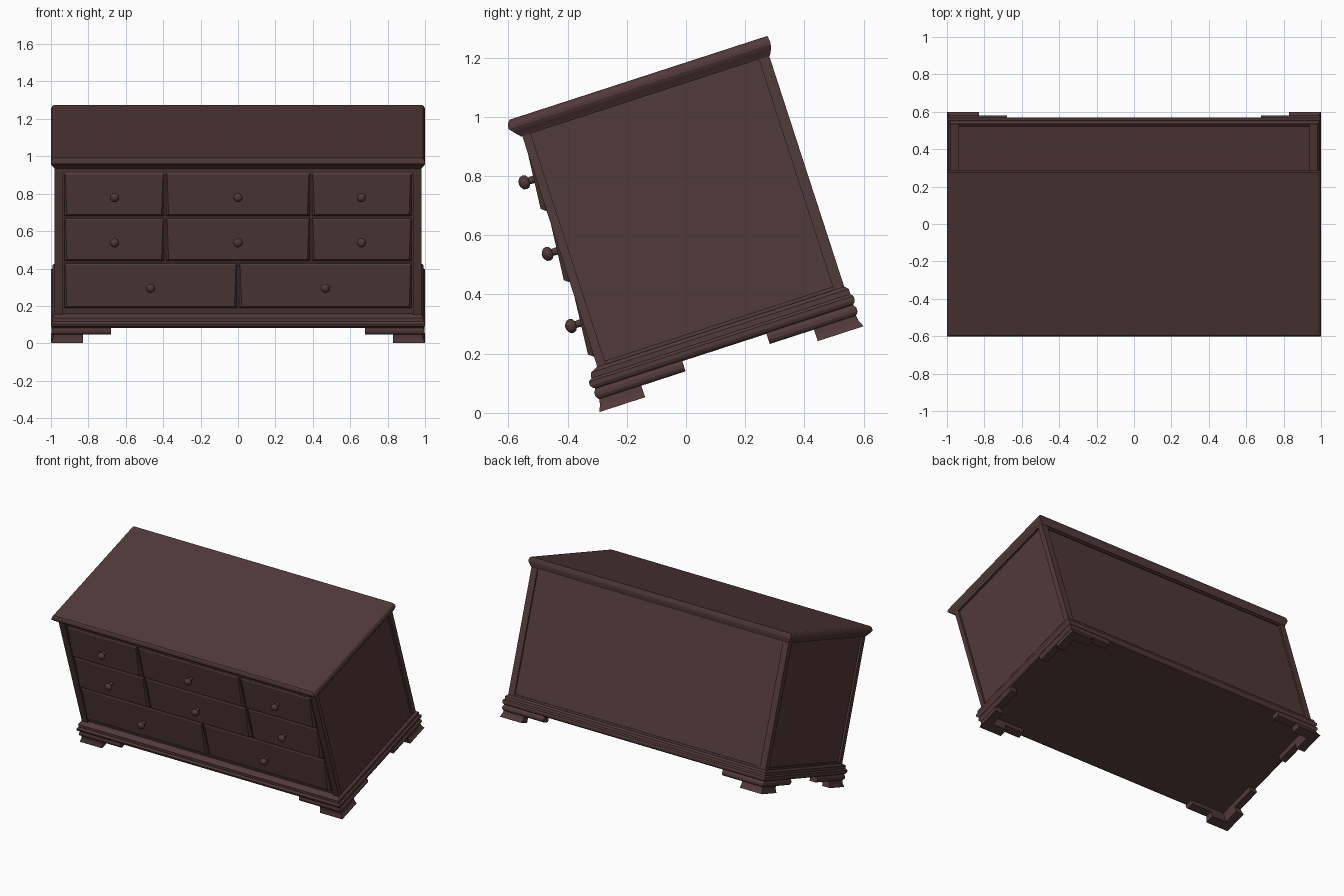
import bpy, bmesh
from math import radians, pi
from mathutils import Matrix, Vector

if "Cube" in bpy.data.objects:
    bpy.data.objects.remove(bpy.data.objects["Cube"])

# Whole dresser is tipped back about the x axis
TILT = Matrix.Rotation(radians(18), 4, 'X')
wood = bpy.data.materials.new("dark_wood")
wood.diffuse_color = (0.083, 0.041, 0.041, 1)
wood.use_nodes = True
wood.node_tree.nodes["Principled BSDF"].inputs["Base Color"].default_value = wood.diffuse_color


def finish(name, bm, smooth=False):
    bmesh.ops.recalc_face_normals(bm, faces=bm.faces[:])
    bm.transform(TILT)
    me = bpy.data.meshes.new(name)
    bm.to_mesh(me)
    bm.free()
    me.materials.append(wood)
    ob = bpy.data.objects.new(name, me)
    bpy.context.collection.objects.link(ob)
    if smooth:
        bpy.context.view_layer.objects.active = ob
        ob.select_set(True)
        bpy.ops.object.shade_smooth_by_angle(angle=radians(40))
        ob.select_set(False)


def loft(bm, rings):
    rows = [[bm.verts.new(p) for p in r] for r in rings]
    n = len(rows[0])
    for a, b in zip(rows, rows[1:]):
        for i in range(n):
            j = (i + 1) % n
            bm.faces.new((a[i], a[j], b[j], b[i]))
    bm.faces.new(rows[0][::-1])
    bm.faces.new(rows[-1])


def rect(x0, x1, y0, y1, z):
    return [(x0, y0, z), (x1, y0, z), (x1, y1, z), (x0, y1, z)]


def box(name, x0, x1, y0, y1, z0, z1):
    bm = bmesh.new()
    loft(bm, [rect(x0, x1, y0, y1, z0), rect(x0, x1, y0, y1, z1)])
    finish(name, bm)


def moulding(name, profile):
    # profile: half width, front y, back y, height
    bm = bmesh.new()
    loft(bm, [rect(-x, x, a, b, z) for x, a, b, z in profile])
    finish(name, bm)


# Carcass with recessed side and back panels
box("carcass", -0.966, 0.966, -0.226, 0.630, 0.20, 1.08)
for s, side in ((-1, "left"), (1, "right")):
    for y0, y1, end in ((-0.237, -0.207, "front"), (0.603, 0.640, "back")):
        x0, x1 = sorted((s * 0.935, s * 0.98))
        box(f"{side}_{end}_post", x0, x1, y0, y1, 0.21, 1.08)
    x0, x1 = sorted((s * 0.955, s * 0.974))
    box(f"{side}_lower_rail", x0, x1, -0.21, 0.61, 0.21, 0.252)
box("back_lower_rail", -0.94, 0.94, 0.62, 0.637, 0.21, 0.252)
box("back_upper_rail", -0.94, 0.94, 0.62, 0.637, 1.045, 1.08)
box("front_upper_rail", -0.94, 0.94, -0.233, -0.21, 1.035, 1.08)

# Moulded top and base
moulding("top", [
    (0.980, -0.241, 0.642, 1.060), (0.985, -0.250, 0.648, 1.069),
    (0.995, -0.264, 0.654, 1.085), (1.000, -0.273, 0.657, 1.096),
    (1.000, -0.273, 0.657, 1.106), (0.994, -0.267, 0.656, 1.120),
    (0.985, -0.260, 0.654, 1.126)])
moulding("base_moulding", [
    (0.985, -0.260, 0.645, 0.170), (0.996, -0.273, 0.656, 0.178),
    (1.000, -0.280, 0.660, 0.187), (1.000, -0.280, 0.660, 0.201),
    (0.992, -0.268, 0.652, 0.210), (0.992, -0.264, 0.652, 0.228),
    (0.980, -0.240, 0.642, 0.240)])


# Bracket feet: L shaped upper bracket on a flared L shaped foot
def corner(name, sx, front, levels, lx, ly, t):
    rings = []
    for out, z in levels:
        ox = sx * (0.985 + out)
        oy, d = (-0.263 - out, 1) if front else (0.646 + out, -1)
        ix, iy = sx * (0.985 - t), (-0.263 if front else 0.646) + d * t
        ex, ey = sx * lx, (-0.263 if front else 0.646) + d * ly
        rings.append([(ox, oy, z), (ex, oy, z), (ex, iy, z),
                      (ix, iy, z), (ix, ey, z), (ox, ey, z)])
    bm = bmesh.new()
    loft(bm, rings)
    finish(name, bm)


for sx, side in ((-1, "left"), (1, "right")):
    for front in (True, False):
        label = side + ("_front" if front else "_back")
        corner(label + "_bracket", sx, front,
               [(0.0, 0.134), (0.007, 0.140), (0.011, 0.148), (0.011, 0.160),
                (0.003, 0.174)], 0.68, 0.305, 0.045)
        corner(label + "_foot", sx, front,
               [(0.015, 0.093), (0.005, 0.115), (0.001, 0.138)],
               0.83, 0.148, 0.045)


# Drawer fronts: wedge faces leaning out at the bottom, bevelled edges
def drawer(name, x0, x1, z0, z1):
    def ring(i, yb, yt):
        return [(x0 + i, yb, z0 + i), (x1 - i, yb, z0 + i),
                (x1 - i * 0.4, yt, z1 - i * 0.6), (x0 + i * 0.4, yt, z1 - i * 0.6)]
    bm = bmesh.new()
    loft(bm, [ring(0, -0.22, -0.22), ring(0, -0.238, -0.230),
              ring(0.013, -0.254, -0.235)])
    finish(name, bm)


# Turned knob
def knob(name, x, z):
    bm = bmesh.new()
    prof = [(-0.235, 0.014), (-0.262, 0.012), (-0.267, 0.021), (-0.277, 0.025),
            (-0.288, 0.022), (-0.295, 0.013), (-0.298, 0.005)]
    spin = [Matrix.Rotation(2 * pi * k / 14, 3, 'Y') for k in range(14)]
    loft(bm, [[m @ Vector((r, 0, 0)) + Vector((x, y, z)) for m in spin]
              for y, r in prof])
    finish(name, bm, smooth=True)


three = [(-0.928, -0.396, -0.66), (-0.384, 0.384, 0.0), (0.396, 0.928, 0.66)]
two = [(-0.928, -0.006, -0.467), (0.006, 0.928, 0.467)]
rows = [("upper", three, 0.794, 1.031, 0.909), ("middle", three, 0.541, 0.777, 0.655),
        ("lower", two, 0.277, 0.524, 0.399)]
for row, cells, z0, z1, kz in rows:
    for i, (x0, x1, kx) in enumerate(cells, 1):
        drawer(f"{row}_drawer_{i}", x0, x1, z0, z1)
        knob(f"{row}_knob_{i}", kx, kz)
